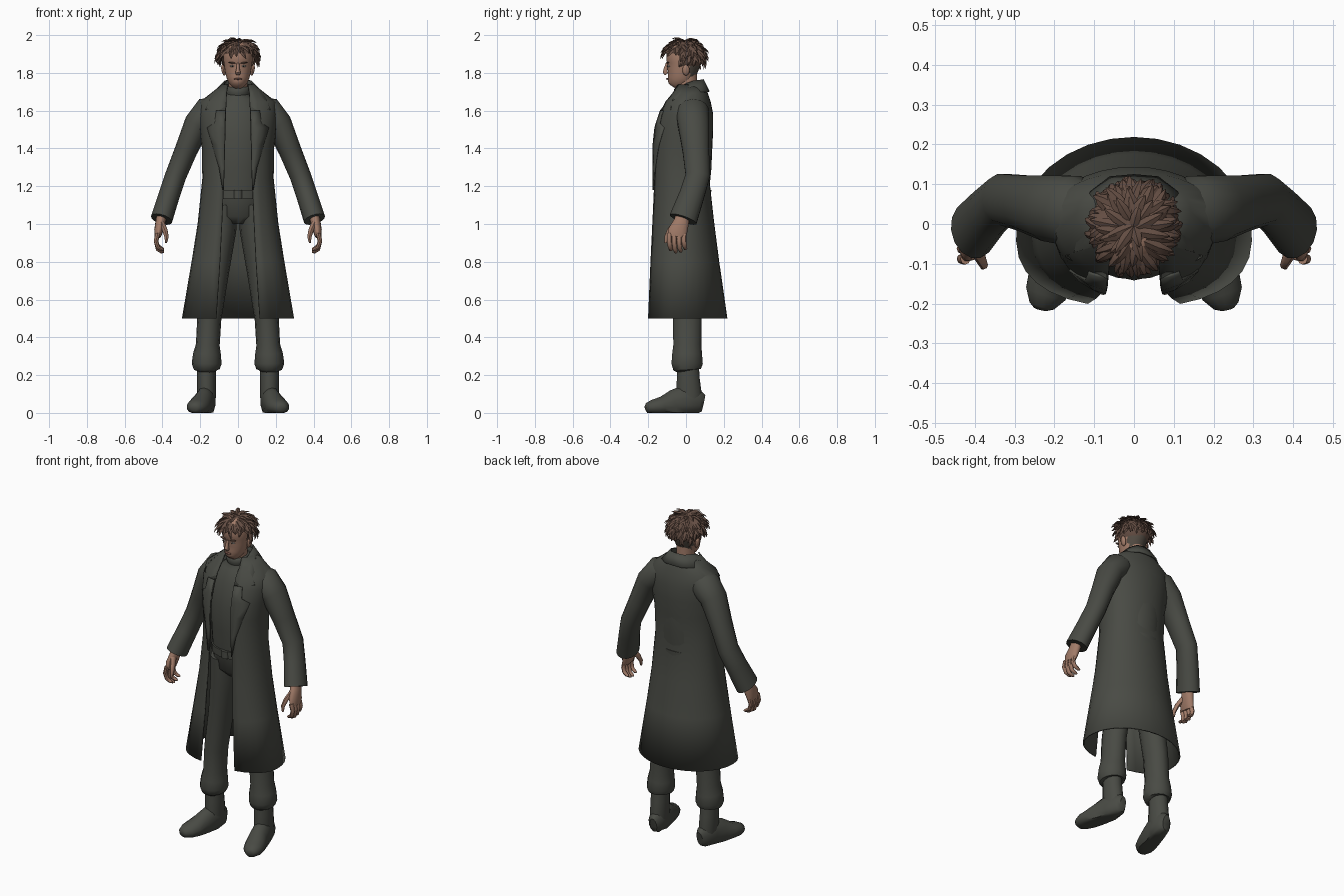
import bpy, bmesh, random
from math import sin, cos, pi, asin, radians
from mathutils import Vector, Matrix

if "Cube" in bpy.data.objects:
    bpy.data.objects.remove(bpy.data.objects["Cube"])
random.seed(4)


def material(name, *rgb):
    m = bpy.data.materials.new(name)
    m.use_nodes = True
    m.diffuse_color = (*rgb, 1)
    m.node_tree.nodes["Principled BSDF"].inputs["Base Color"].default_value = (*rgb, 1)
    return m


CLOTH = material("charcoal cloth", .066, .069, .058)
SKIN = material("skin", .36, .2, .14)
HAIR = material("brown hair", .125, .074, .055)
STUBBLE = material("cropped hair", .085, .07, .055)
LIP = material("lip", .24, .11, .085)
EYE = material("eye white", .5, .47, .43)
IRIS = material("dark iris", .02, .015, .012)


def grid(bm, rows, closed=False, caps=False):
    """Skin rows of points with quads."""
    vs = [[bm.verts.new(p) for p in r] for r in rows]
    n = len(vs[0])
    for lo, hi in zip(vs, vs[1:]):
        for i in range(n if closed else n - 1):
            j = (i + 1) % n
            bm.faces.new((lo[i], lo[j], hi[j], hi[i]))
    if caps:
        bm.faces.new(vs[0])
        bm.faces.new(vs[-1])


def loft(bm, rings, n=12, ref=(0, 1, 0)):
    """Skin ellipses (x, y, z, radius across, radius along ref) on a path."""
    cs = [Vector(r[:3]) for r in rings]
    rows = []
    for k, r in enumerate(rings):
        t = (cs[min(k + 1, len(cs) - 1)] - cs[max(k - 1, 0)]).normalized()
        b = Vector(ref)
        b = (b - t * b.dot(t)).normalized()
        a = b.cross(t)
        row = []
        for i in range(n):
            w = 2 * pi * i / n
            p = cs[k] + a * r[3] * cos(w) + b * r[4] * sin(w)
            row.append((p.x, p.y, max(p.z, 0)))
        rows.append(row)
    grid(bm, rows, True, True)


def finish(name, bm, mat, mirror=False, solid=0, angle=45):
    bmesh.ops.recalc_face_normals(bm, faces=bm.faces)
    me = bpy.data.meshes.new(name)
    bm.to_mesh(me)
    bm.free()
    o = bpy.data.objects.new(name, me)
    bpy.context.collection.objects.link(o)
    me.materials.append(mat)
    bpy.context.view_layer.objects.active = o
    o.select_set(True)
    bpy.ops.object.shade_smooth_by_angle(angle=radians(angle))
    o.select_set(False)
    if mirror:
        o.modifiers.new("mirror", 'MIRROR')
    if solid:
        s = o.modifiers.new("thickness", 'SOLIDIFY')
        s.thickness, s.offset = solid, 0
    return o


def tube(name, rings, mat=CLOTH, mirror=False, n=14, ref=(0, 1, 0)):
    bm = bmesh.new()
    loft(bm, rings, n, ref)
    return finish(name, bm, mat, mirror)


def ball(name, c, r, mat, mirror=False, tilt=0):
    bm = bmesh.new()
    m = Matrix.Translation(c) @ Matrix.Rotation(tilt, 4, 'Y') @ Matrix.Diagonal((*r, 1))
    bmesh.ops.create_uvsphere(bm, u_segments=12, v_segments=8, radius=1, matrix=m)
    return finish(name, bm, mat, mirror)


# Coat: height, half width, middle y, front y, back y, opening half width
COAT = [(.50, .293, -.03, -.205, .215, .115), (.8, .242, -.02, -.192, .172, .095),
        (1.0, .21, -.01, -.183, .146, .085), (1.24, .185, 0, -.172, .119, .075),
        (1.4, .187, 0, -.174, .135, .07), (1.5, .2, .01, -.164, .14, .067),
        (1.58, .205, .02, -.14, .14, .065), (1.645, .2, .03, -.11, .127, .062),
        (1.69, .14, .035, -.075, .112, .06), (1.735, .085, .02, -.055, .095, .055)]
SQUARE = .83


def front_y(x, z):
    """Depth just in front of the coat at a given place."""
    for a, b in zip(COAT, COAT[1:]):
        if a[0] <= z <= b[0]:
            f = (z - a[0]) / (b[0] - a[0])
            hw, yc, yf = (a[i] + f * (b[i] - a[i]) for i in (1, 2, 3))
            e = 2 / SQUARE
            return yc - (yc - yf) * (1 - min(x / hw, 1) ** e) ** (1 / e) - .008


rows = []
for z, hw, yc, yf, yb, xf in COAT:
    t0 = asin((xf / hw) ** (1 / SQUARE))
    row = []
    for i in range(15):
        t = t0 + (pi - t0) * i / 14
        if t < pi / 2:
            row.append((hw * sin(t) ** SQUARE, yc - (yc - yf) * cos(t) ** SQUARE, z))
        else:
            row.append((hw * sin(t) if i < 14 else 0, yc - (yb - yc) * cos(t), z))
    rows.append(row)
bm = bmesh.new()
grid(bm, rows)
finish("coat", bm, CLOTH, True, .008)

# Lapels: height, inner x, outer x
bm = bmesh.new()
grid(bm, [[(x, front_y(x, z), z) for x in (a, (a + b) / 2, b)] for z, a, b in
          [(1.18, .076, .08), (1.3, .072, .1), (1.42, .07, .135), (1.51, .068, .162),
           (1.535, .068, .122), (1.6, .066, .115)]])
finish("lapels", bm, CLOTH, True, .008)

# Collar folded round the neck, from the nape to its front points
inner = [(0, .09, 1.765), (.045, .08, 1.762), (.068, .04, 1.757), (.073, 0, 1.742),
         (.07, -.045, 1.705), (.067, front_y(.067, 1.6), 1.6)]
outer = [(0, .122, 1.70), (.06, .117, 1.70), (.108, .08, 1.698), (.132, .0, 1.69),
         (.15, front_y(.15, 1.655), 1.655), (.172, front_y(.172, 1.605), 1.605)]
bm = bmesh.new()
grid(bm, [inner, outer])
finish("collar", bm, CLOTH, True, .008)

# Sleeves and shoulders
tube("sleeves", [(.09, .03, 1.635, .045, .06), (.15, .033, 1.595, .086, .09),
                 (.215, .04, 1.53, .071, .085), (.275, .052, 1.39, .06, .072),
                 (.33, .062, 1.255, .056, .066), (.365, .03, 1.15, .056, .068),
                 (.405, -.015, 1.025, .058, .076)], mirror=True)

# Sweater, belt and trousers
tube("sweater", [(0, 0, 1.15, .15, .12), (0, 0, 1.3, .155, .135), (0, 0, 1.45, .165, .14),
                 (0, .01, 1.58, .16, .12), (0, .015, 1.66, .1, .09), (0, .01, 1.69, .066, .07),
                 (0, .004, 1.725, .057, .062)], n=24)
tube("rolled_neck", [(0, .01, 1.69, .064, .068), (0, .006, 1.705, .067, .07),
                     (0, .004, 1.722, .064, .067), (0, .003, 1.73, .055, .058)], n=24)
tube("belt", [(0, 0, 1.135, .155, .132), (0, 0, 1.18, .157, .134)], n=24)
tube("belt_buckle", [(0, -.13, 1.136, .022, .012), (0, -.13, 1.18, .022, .012)], n=8)
tube("trouser_hips", [(0, 0, 1.0, .06, .07), (0, 0, 1.04, .14, .108), (0, 0, 1.16, .15, .124)], n=24)
tube("trouser_legs", [(.08, 0, 1.1, .075, .11), (.085, 0, .97, .076, .1),
                      (.115, .005, .75, .068, .085), (.152, .007, .5, .064, .078),
                      (.16, .007, .36, .063, .076), (.164, .006, .31, .074, .081),
                      (.166, .006, .26, .079, .085), (.165, .006, .23, .068, .075),
                      (.165, .008, .222, .045, .05)], mirror=True)

# Boots
tube("boot_shafts", [(.167, .01, .245, .05, .06), (.167, .012, .18, .05, .062),
                     (.166, .015, .1, .05, .07), (.166, .015, .04, .045, .065)], mirror=True)
tube("boot_feet", [(.158, .092, .05, .045, .022), (.16, .07, .055, .065, .042),
                   (.17, 0, .06, .09, .052), (.188, -.07, .045, .075, .054),
                   (.207, -.13, .035, .05, .06), (.222, -.175, .03, .04, .053),
                   (.232, -.205, .026, .028, .033), (.234, -.214, .024, .014, .018)],
     mirror=True, ref=(1, 0, 0))

# Hands
tube("palms", [(.402, -.014, 1.06, .027, .034), (.41, -.025, 1.01, .027, .042),
               (.42, -.043, .965, .024, .052), (.425, -.047, .932, .016, .048)], SKIN, True)
bm = bmesh.new()
for y, d in ((-.088, .0), (-.062, .012), (-.036, .008), (-.011, -.006)):
    loft(bm, [(.424, y, .95, .013, .014), (.434, y, .91, .012, .013),
              (.424, y + .004, .877 - d, .011, .012), (.403, y + .008, .864 - d, .009, .01),
              (.393, y + .01, .862 - d, .004, .005)], 8)
loft(bm, [(.402, -.055, 1.0, .016, .02), (.386, -.085, .965, .014, .016),
          (.378, -.103, .93, .011, .012), (.381, -.109, .9, .005, .006)], 8)
finish("fingers", bm, SKIN, True)

# Head, with cropped hair behind the ears
tube("neck", [(0, .005, 1.69, .05, .055), (0, 0, 1.79, .052, .06)], SKIN)
head = tube("head", [(0, -.07, 1.727, .018, .025), (0, -.063, 1.737, .034, .04),
                     (0, -.05, 1.757, .052, .055), (0, -.032, 1.78, .062, .073),
                     (0, -.022, 1.81, .069, .081), (0, -.016, 1.838, .073, .086),
                     (0, -.012, 1.855, .076, .093), (0, -.01, 1.9, .079, .092),
                     (0, -.01, 1.94, .068, .08), (0, -.01, 1.965, .035, .045)], SKIN, n=28)
head.data.materials.append(STUBBLE)
for f in head.data.polygons:
    if f.center.y > .015 and f.center.z > 1.77:
        f.material_index = 1
ball("ears", (.077, .0, 1.815), (.011, .019, .03), SKIN, True, .2)
tube("nose", [(0, -.1, 1.85, .007, .008), (0, -.107, 1.822, .009, .011),
              (0, -.11, 1.803, .014, .014), (0, -.103, 1.793, .012, .01)], SKIN, n=10)
ball("mouth", (0, -.099, 1.768), (.022, .008, .0045), LIP)
ball("eyes", (.03, -.091, 1.836), (.012, .009, .005), EYE, True)
ball("irises", (.029, -.097, 1.836), (.0045, .004, .0045), IRIS, True)
ball("eyebrows", (.033, -.097, 1.854), (.02, .008, .004), HAIR, True, -.15)

# Hair cap, trimmed along the hairline
CENTRE, SIZE = Vector((0, -.008, 1.885)), Vector((.09, .1, .087))
bm = bmesh.new()
bmesh.ops.create_uvsphere(bm, u_segments=24, v_segments=16, radius=1,
                          matrix=Matrix.Translation(CENTRE) @ Matrix.Diagonal((*SIZE, 1)))
low = [f for f in bm.faces
       if f.calc_center_median().z < (1.905 if f.calc_center_median().y < -.03 else 1.84)]
bmesh.ops.delete(bm, geom=low, context='FACES')
finish("hair_cap", bm, HAIR)

# Pointed locks swept outward from the crown
bm = bmesh.new()
for ring in range(8):
    polar = .12 + ring * .205
    count = 5 + ring * 4
    for k in range(count):
        az = 2 * pi * (k + random.uniform(.1, .9)) / count
        th = polar + random.uniform(-.08, .08)
        if cos(az) > .3 and th > 1.2:
            continue
        out = Vector((sin(az), -cos(az), 0))
        nrm = out * sin(th) + Vector((0, 0, cos(th)))
        tan = out * cos(th) - Vector((0, 0, sin(th)))
        tan += Vector((-out.y, out.x, 0)) * random.uniform(-.5, .5)
        root = CENTRE + nrm * SIZE
        size = random.uniform(.042, .068)
        lift = random.uniform(.008, .022)
        steps = [(-.2, -.006, .011), (.35, lift * .7, .013), (.75, lift, .008), (1, lift * .9, .001)]
        loft(bm, [(*(root + tan * size * s + nrm * h), w, w * .45)
                  for s, h, w in steps], 4, nrm)
finish("hair_locks", bm, HAIR, angle=30)
